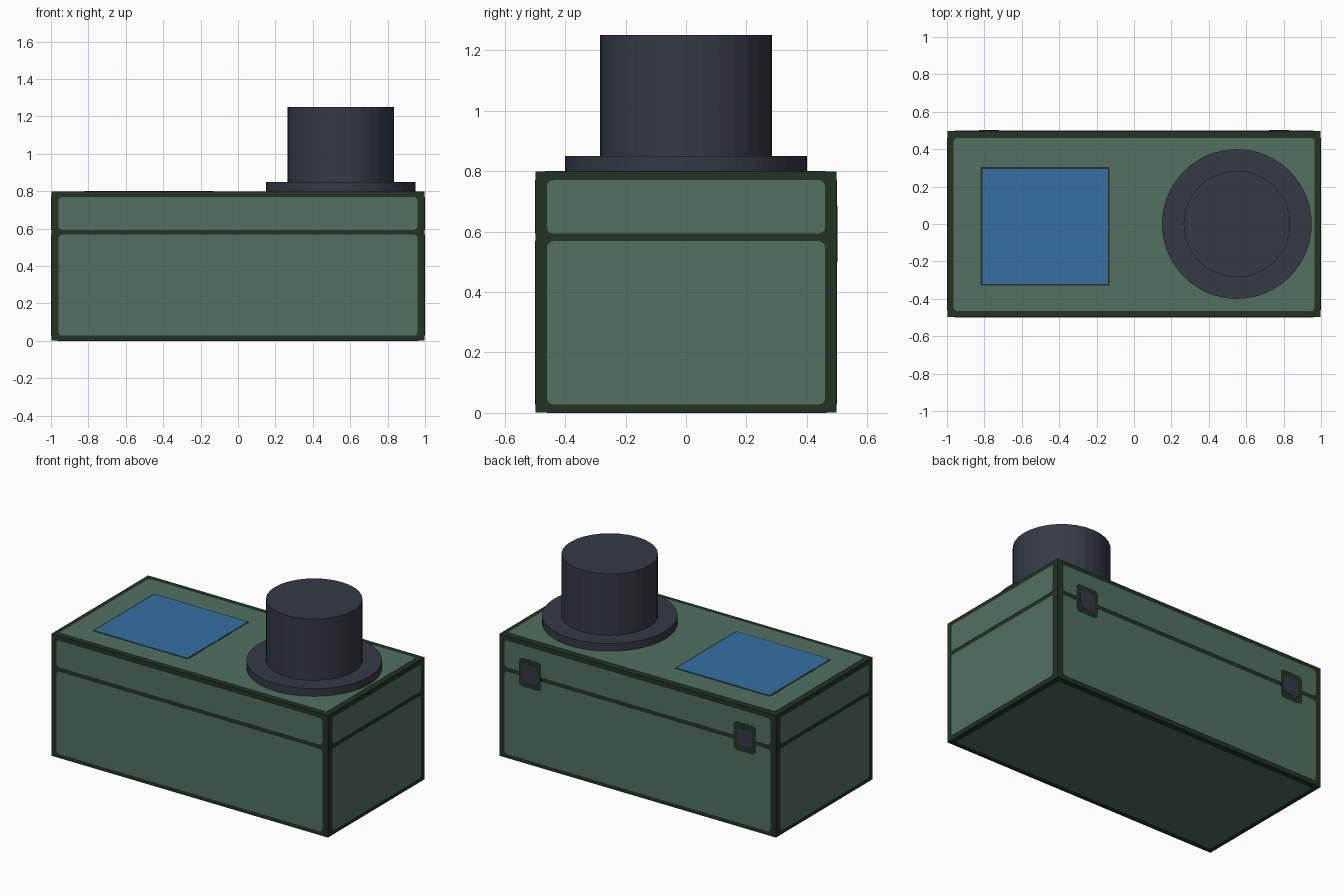
import bpy, bmesh, math
from mathutils import Vector

if "Cube" in bpy.data.objects:
    bpy.data.objects.remove(bpy.data.objects["Cube"])


def material(name, rgb):
    m = bpy.data.materials.new(name)
    m.diffuse_color = (*rgb, 1)
    m.use_nodes = True
    m.node_tree.nodes["Principled BSDF"].inputs["Base Color"].default_value = m.diffuse_color
    return m


GREEN = material("panel green", (0.084, 0.165, 0.120))
DARK = material("dark green trim", (0.016, 0.033, 0.017))
BLUE = material("window blue", (0.036, 0.162, 0.366))
CHARCOAL = material("charcoal", (0.034, 0.041, 0.060))

T = 0.002  # thickness of one painted layer
X, Y, Z = Vector((1, 0, 0)), Vector((0, 1, 0)), Vector((0, 0, 1))
# each box side: (origin on the body surface, u axis, v axis); normal = u x v
SIDES = {
    "front": (Y * (T - 0.5), X, Z),
    "back": (Y * (0.5 - T), -X, Z),
    "right": (X * (1 - T), Y, Z),
    "left": (X * (T - 1), -Y, Z),
    "top": (Z * (0.8 - T), X, Y),
    "bottom": (Z * T, X, -Y),
}


def finish(bm, name, mat):
    bmesh.ops.recalc_face_normals(bm, faces=bm.faces[:])
    mesh = bpy.data.meshes.new(name)
    bm.to_mesh(mesh)
    bm.free()
    mesh.materials.append(mat)
    ob = bpy.data.objects.new(name, mesh)
    bpy.context.collection.objects.link(ob)
    return ob


def plate(name, side, u0, u1, v0, v1, mat, radius=0.02, height=T):
    """Thin rounded rectangle lying on one side of the box."""
    origin, u, v = SIDES[side]
    n = u.cross(v)
    bm = bmesh.new()
    corners = [(u1, v1, -1, -1), (u0, v1, 1, -1), (u0, v0, 1, 1), (u1, v0, -1, 1)]
    ring = []
    for i, (cu, cv, su, sv) in enumerate(corners):
        for k in range(4):
            a = math.pi / 2 * (i + k / 3)
            pu = cu + radius * (su + math.cos(a))
            pv = cv + radius * (sv + math.sin(a))
            ring.append(bm.verts.new(origin + u * pu + v * pv))
    face = bm.faces.new(ring)
    new = bmesh.ops.extrude_face_region(bm, geom=[face], use_keep_orig=True)["geom"]
    bmesh.ops.translate(bm, vec=n * height,
                        verts=[g for g in new if isinstance(g, bmesh.types.BMVert)])
    return finish(bm, name, mat)


def cylinder(name, radius, z0, z1, mat, segments=32):
    bm = bmesh.new()
    bmesh.ops.create_cone(bm, cap_ends=True, segments=segments, radius1=radius,
                          radius2=radius, depth=z1 - z0)
    bmesh.ops.translate(bm, vec=(0.55, 0, (z0 + z1) / 2), verts=bm.verts[:])
    return finish(bm, name, mat)


# case body in the trim colour
bm = bmesh.new()
bmesh.ops.create_cube(bm, size=1)
bmesh.ops.scale(bm, vec=(2 - 2 * T, 1 - 2 * T, 0.8 - 2 * T), verts=bm.verts[:])
bmesh.ops.translate(bm, vec=(0, 0, 0.4), verts=bm.verts[:])
finish(bm, "case_body", DARK)

# green panels: a lower and a lid panel on each wall, split by the lid seam
for side, half in (("front", 0.96), ("back", 0.96), ("left", 0.46), ("right", 0.46)):
    plate(side + "_lower_panel", side, -half, half, 0.028, 0.568, GREEN)
    plate(side + "_lid_panel", side, -half, half, 0.594, 0.77, GREEN)
for side in ("top", "bottom"):
    plate(side + "_panel", side, -0.965, 0.965, -0.465, 0.46, GREEN)

# blue window with dark frame on the lid
plate("window_frame", "top", -0.82, -0.13, -0.33, 0.305, DARK, 0.004, T * 1.5)
plate("window", "top", -0.81, -0.14, -0.322, 0.295, BLUE, 0.002, T * 2)

# flat latches across the seam at the back
for label, u in (("right", -0.775), ("left", 0.775)):
    plate(label + "_latch_frame", "back", u - 0.08, u + 0.08, 0.50, 0.685, DARK, 0.025, T * 1.5)
    plate(label + "_latch", "back", u - 0.054, u + 0.054, 0.538, 0.65, CHARCOAL, 0.02, T * 2)

# round turret
cylinder("turret_flange", 0.4, 0.795, 0.85, CHARCOAL, 64)
cylinder("turret_drum", 0.285, 0.845, 1.25, CHARCOAL)
